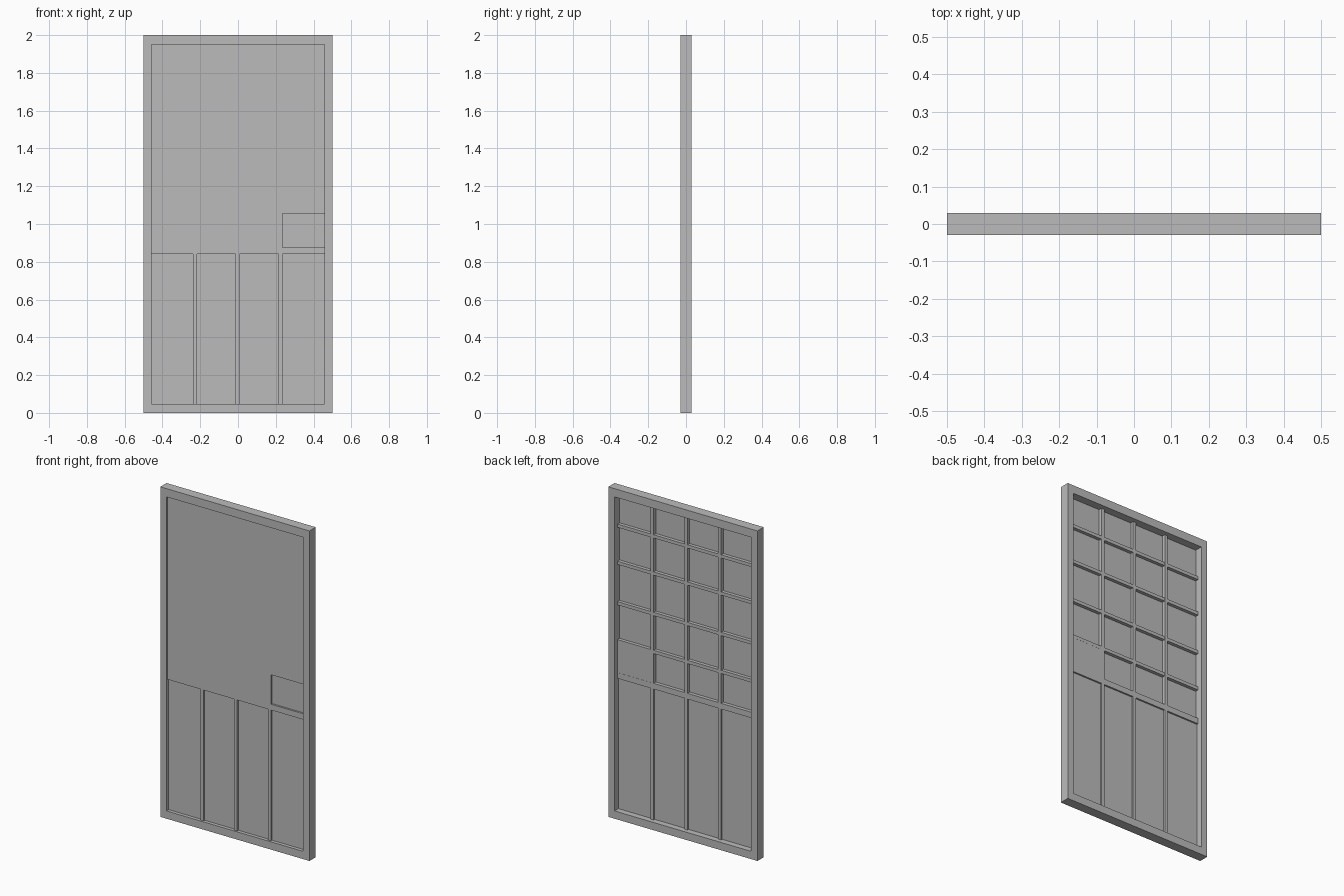
import bpy
import bmesh

cube = bpy.data.objects.get("Cube")
if cube:
    bpy.data.objects.remove(cube, do_unlink=True)

grey = bpy.data.materials.new("plain_grey")
grey.use_nodes = True
grey.diffuse_color = (0.5, 0.5, 0.5, 1)
grey.node_tree.nodes["Principled BSDF"].inputs["Base Color"].default_value = (0.5, 0.5, 0.5, 1)


def finish(name, bm):
    bmesh.ops.recalc_face_normals(bm, faces=bm.faces)
    mesh = bpy.data.meshes.new(name)
    bm.to_mesh(mesh)
    bm.free()
    mesh.materials.append(grey)
    obj = bpy.data.objects.new(name, mesh)
    bpy.context.collection.objects.link(obj)


def loop(bm, outline, y):
    return [bm.verts.new((x, y, z)) for x, z in outline]


def bridge(bm, a, b):
    """Join two matching corner loops with quads."""
    for i in range(len(a)):
        j = (i + 1) % len(a)
        bm.faces.new((a[i], a[j], b[j], b[i]))


def slab(name, outline, y0, y1):
    """Solid plate with an x/z outline from y0 to y1."""
    bm = bmesh.new()
    front, back = loop(bm, outline, y0), loop(bm, outline, y1)
    bm.faces.new(front)
    bm.faces.new(back[::-1])
    bridge(bm, front, back)
    finish(name, bm)


def border(name, outer, inner, y0, y1):
    """Rectangular ring joined from four corner loops."""
    bm = bmesh.new()
    rings = [loop(bm, pts, y) for pts, y in
             ((outer, y0), (outer, y1), (inner, y1), (inner, y0))]
    for r in range(4):
        bridge(bm, rings[r], rings[(r + 1) % 4])
    finish(name, bm)


def rect(x0, x1, z0, z1):
    return [(x0, z0), (x1, z0), (x1, z1), (x0, z1)]


# Main dimensions
HALF, SIDE = 0.5, 0.458
BOTTOM, TOP = 0.047, 1.95
RAIL_LOW, RAIL_HIGH = 0.84, 0.875
BAR_FRONT, BAR_BACK = -0.02, 0.003
BAR = 0.01
stiles = (-0.228, -0.002, 0.225)
crossbars = (1.065, 1.295, 1.54, 1.765)

# Outer frame
border("outer_frame", rect(-HALF, HALF, 0, 2), rect(-SIDE, SIDE, BOTTOM, TOP), -0.03, 0.03)

# Middle rail, upright bars and crossbars
slab("middle_rail", rect(-SIDE, SIDE, RAIL_LOW, RAIL_HIGH), BAR_FRONT, BAR_BACK)
for i, x in enumerate(stiles):
    slab(f"upright_bar_{i + 1}", rect(x - BAR, x + BAR, BOTTOM, TOP), BAR_FRONT, BAR_BACK)
for i, z in enumerate(crossbars):
    slab(f"crossbar_{i + 1}", rect(-SIDE, SIDE, z - BAR, z + BAR), BAR_FRONT, BAR_BACK - 0.0005)

# Lower boards between the uprights
edges = [-SIDE, *stiles, SIDE]
for i, (x0, x1) in enumerate(zip(edges, edges[1:])):
    slab(f"lower_board_{i + 1}", rect(x0, x1, BOTTOM, RAIL_LOW), -0.009, -0.007)

# Upper sheet, notched around the hand panel
notch_x, notch_z = stiles[-1] + BAR, crossbars[0] - BAR
slab("upper_sheet",
     [(-SIDE, RAIL_HIGH), (notch_x, RAIL_HIGH), (notch_x, notch_z),
      (SIDE, notch_z), (SIDE, TOP), (-SIDE, TOP)], -0.022, -0.018)

# Hand panel
slab("hand_panel", rect(notch_x, SIDE, RAIL_HIGH, notch_z), -0.009, BAR_BACK - 0.001)
